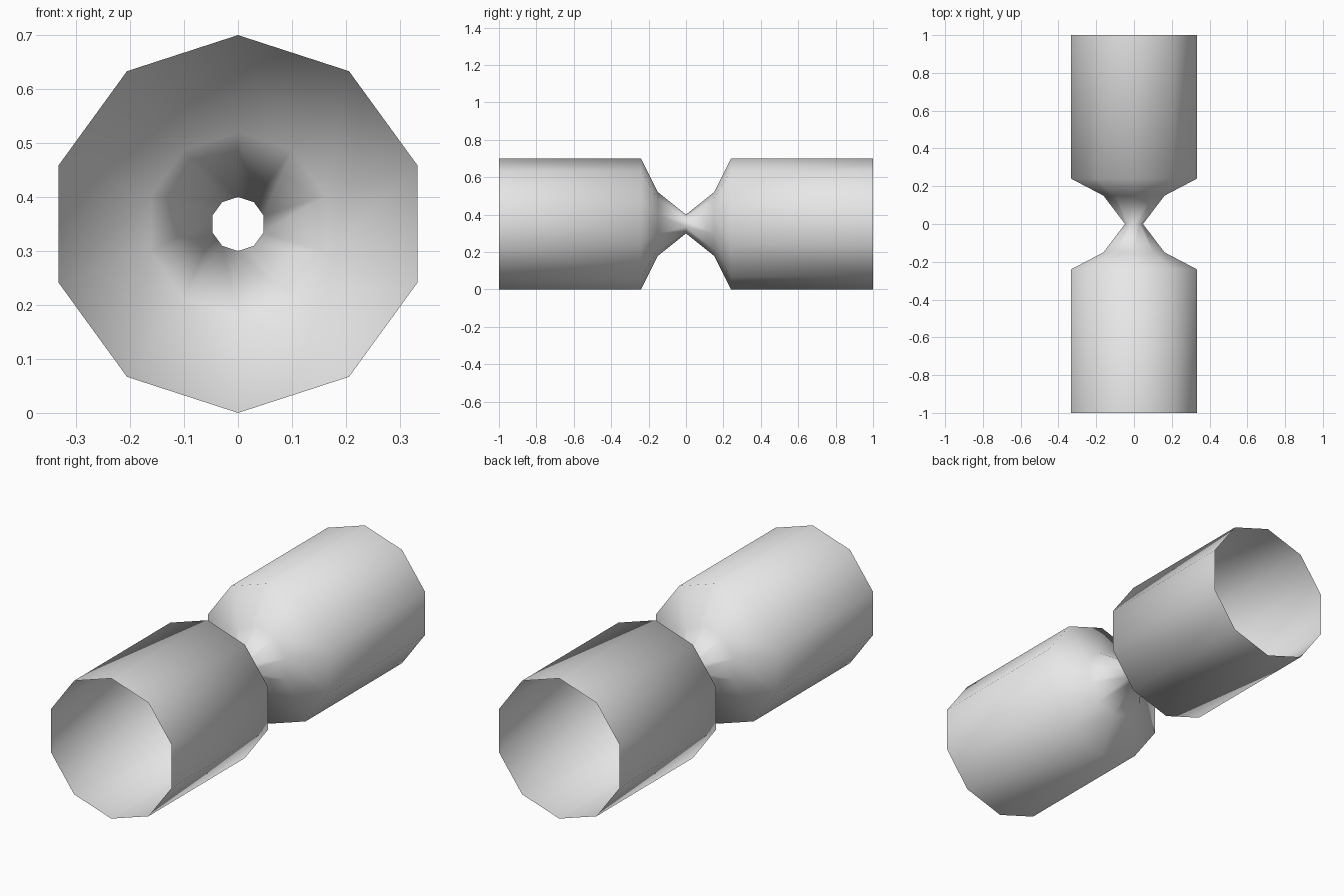
import bpy
import bmesh
from math import sin, cos, tau

SIDES = 10
CENTRE_Z = 0.35

# Remove the default cube
cube = bpy.data.objects.get("Cube")
if cube:
    bpy.data.objects.remove(cube, do_unlink=True)

# Plain grey material
grey = bpy.data.materials.new("light_grey")
grey.use_nodes = True
colour = (0.8, 0.8, 0.8, 1.0)
grey.diffuse_color = colour
grey.node_tree.nodes["Principled BSDF"].inputs["Base Color"].default_value = colour

# Half profile as (distance from the waist, radius), mirrored to both ends
half = [(0.24, 0.35), (0.15, 0.17)]
outer = [(1.0, 0.35)] + half
profile = [(-d, r) for d, r in outer] + [(0.0, 0.05)] + [(d, r) for d, r in reversed(outer)]

# Open-ended pinched tube, lofted ring by ring along y
bm = bmesh.new()
rings = []
for y, radius in profile:
    rings.append([
        bm.verts.new((radius * sin(tau * i / SIDES), y,
                      CENTRE_Z + radius * cos(tau * i / SIDES)))
        for i in range(SIDES)
    ])
for a, b in zip(rings, rings[1:]):
    for i in range(SIDES):
        j = (i + 1) % SIDES
        face = bm.faces.new((a[i], b[i], b[j], a[j]))
        face.smooth = True

# Make every face point away from the tube axis
bm.normal_update()
first = bm.faces[:][0]
mid = first.calc_center_median()
if first.normal.x * mid.x + first.normal.z * (mid.z - CENTRE_Z) < 0:
    bmesh.ops.reverse_faces(bm, faces=bm.faces[:])

mesh = bpy.data.meshes.new("pinched_tube")
bm.to_mesh(mesh)
bm.free()
mesh.materials.append(grey)
tube = bpy.data.objects.new("pinched_tube", mesh)
bpy.context.collection.objects.link(tube)
